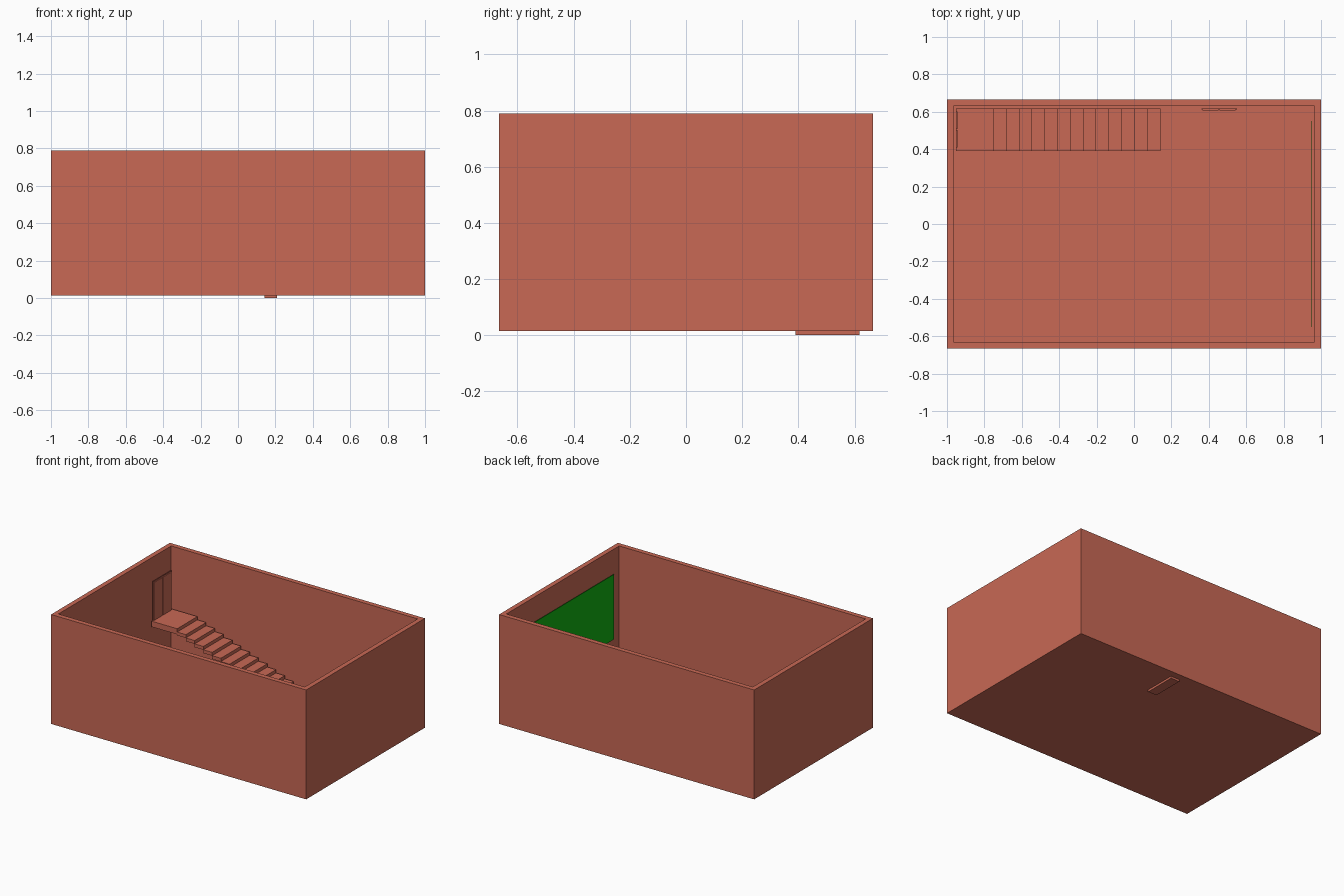
import bpy, bmesh
from mathutils import Vector

if "Cube" in bpy.data.objects:
    bpy.data.objects.remove(bpy.data.objects["Cube"], do_unlink=True)


def material(name, color):
    m = bpy.data.materials.new(name)
    m.use_nodes = True
    m.diffuse_color = (*color, 1)
    m.node_tree.nodes["Principled BSDF"].inputs["Base Color"].default_value = (*color, 1)
    return m


brick = material("brick_red", (0.58, 0.14, 0.09))
green = material("board_green", (0.006, 0.45, 0.006))


def finish(name, bm, mat):
    bmesh.ops.recalc_face_normals(bm, faces=bm.faces)
    me = bpy.data.meshes.new(name)
    bm.to_mesh(me)
    bm.free()
    me.materials.append(mat)
    ob = bpy.data.objects.new(name, me)
    bpy.context.collection.objects.link(ob)
    return ob


def add_box(bm, lo, hi):
    lo, hi = Vector(lo), Vector(hi)
    verts = bmesh.ops.create_cube(bm, size=1)["verts"]
    for v in verts:
        v.co = (lo + hi) / 2 + v.co * (hi - lo)
    return verts


def box(name, lo, hi, mat=brick):
    bm = bmesh.new()
    add_box(bm, lo, hi)
    return finish(name, bm, mat)


# Room shell: a block with its top inset and pushed down to the floor
HX, HY, BASE, TOP, FLOOR, WALL = 1.0, 0.665, 0.015, 0.79, 0.037, 0.048
IX, IY = HX - WALL, HY - WALL
bm = bmesh.new()
add_box(bm, (-HX, -HY, BASE), (HX, HY, TOP))
bm.normal_update()
top = max(bm.faces, key=lambda f: f.calc_center_median().z)
bmesh.ops.inset_region(bm, faces=[top], thickness=WALL)
well = bmesh.ops.extrude_discrete_faces(bm, faces=[top])["faces"][0]
for v in well.verts:
    v.co.z = FLOOR
finish("room_shell", bm, brick)

# Landing in the back right corner
LAND, Y0 = 0.353, 0.39
STAIR_X, RUN, RISE = -0.75, 0.0685, 0.0235
box("landing", (-IX, Y0, LAND - 0.04), (STAIR_X, IY, LAND))

# Open stair of separate treads descending along the back wall
for i in range(14):
    x, z = STAIR_X + i * RUN, LAND - (i + 1) * RISE
    box(f"tread_{i + 1}", (x, Y0, z - 0.024), (x + RUN, IY, z))

# Double doors: a thin backing plate with two raised leaves
box("landing_door_frame", (-IX, 0.40, LAND), (-IX + 0.004, 0.61, 0.63))
for side, y in (("front", 0.408), ("back", 0.508)):
    box(f"landing_door_leaf_{side}", (-IX, y, LAND), (-IX + 0.009, y + 0.094, 0.622))

box("floor_door_frame", (0.36, IY - 0.004, FLOOR), (0.55, IY, 0.295))
for side, x in (("right", 0.366), ("left", 0.458)):
    box(f"floor_door_leaf_{side}", (x, IY - 0.009, FLOOR), (x + 0.086, IY, 0.288))

# Wide board on the left wall
box("wall_board", (IX - 0.004, -0.55, 0.165), (IX, 0.55, 0.625), green)
